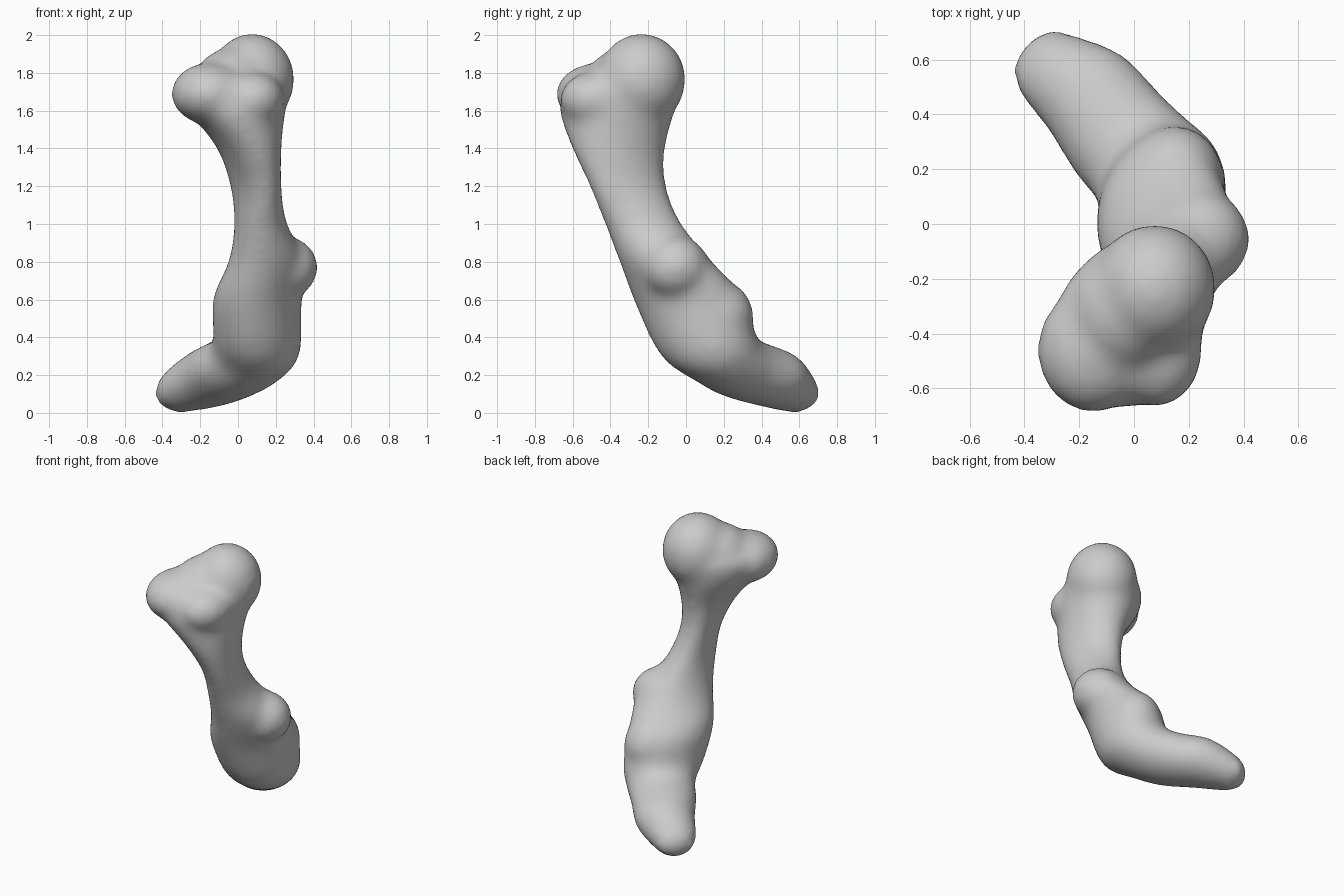
import bpy, bmesh, math
from mathutils import Vector, Matrix

if "Cube" in bpy.data.objects:
    bpy.data.objects.remove(bpy.data.objects["Cube"])

mat = bpy.data.materials.new("bone grey")
mat.use_nodes = True
GREY = (0.6, 0.6, 0.6, 1)
mat.diffuse_color = GREY
mat.node_tree.nodes["Principled BSDF"].inputs["Base Color"].default_value = GREY

# The shaft bends in one diagonal plane: ACROSS is normal to it, ALONG lies in it
ACROSS = Vector((1, 1, 0)).normalized()
ALONG = Vector((-1, 1, 0)).normalized()
UP = Vector((0, 0, 1))

# Sections: across, along, height, half width across, half width along, skew, tilt
sections = [
    (-.25, -.23, 1.8, .26, .2, 0, 0),
    (-.255, -.23, 1.74, .33, .26, .01, 0),
    (-.262, -.255, 1.6, .3, .26, .045, 0),
    (-.21, -.295, 1.4, .2, .21, .08, 0),
    (-.15, -.285, 1.2, .148, .18, .08, 0),
    (-.075, -.245, 1.0, .175, .165, .064, 0),
    (.035, -.185, .8, .25, .2, .036, 0),
    (.085, -.06, .6, .285, .235, .05, 6),
    (.15, .01, .37, .265, .23, .02, 22),
    (.185, .12, .28, .225, .2, 0, 37),
    (.19, .265, .225, .215, .185, 0, 50),
    (.215, .46, .175, .195, .16, 0, 65),
    (.19, .63, .12, .15, .12, 0, 75),
    (.19, .72, .09, .1, .075, 0, 80),
]


def spline(a, b, c, d, t):
    """Catmull-Rom blend of four sections."""
    return [q + .5 * t * (r - p + t * (2 * p - 5 * q + 4 * r - s + t * (3 * (q - r) + s - p)))
            for p, q, r, s in zip(a, b, c, d)]


def ring(bm, section, sides=40):
    u, v, z, a, b, skew, tilt = section
    centre = ACROSS * u + ALONG * v + UP * z
    tilt = math.radians(tilt)
    side = ALONG * math.cos(tilt) + UP * math.sin(tilt)
    angles = [math.tau * i / sides for i in range(sides)]
    return [bm.verts.new(centre + ACROSS * a * math.cos(t)
                         + side * (b * math.sin(t) + skew * math.cos(t))) for t in angles]


def knob(bm, centre, radii):
    bmesh.ops.create_icosphere(bm, subdivisions=4, radius=1,
                               matrix=Matrix.LocRotScale(Vector(centre), None, Vector(radii)))


bm = bmesh.new()

# Shaft, lower joint and tapering end as one loft
STEPS = 4
padded = [sections[0]] + sections + [sections[-1]]
rings = [ring(bm, spline(*padded[i:i + 4], k / STEPS))
         for i in range(len(sections) - 1) for k in range(STEPS)]
rings.append(ring(bm, sections[-1]))
for top, low in zip(rings, rings[1:]):
    for i in range(len(top)):
        j = (i + 1) % len(top)
        bm.faces.new((top[i], top[j], low[j], low[i]))
bm.faces.new(rings[0])
bm.faces.new(rings[-1])
bmesh.ops.recalc_face_normals(bm, faces=bm.faces[:])

# Head: high knob, low knob, ridge between them and front lip
knob(bm, (.075, -.235, 1.765), (.225, .235, .245))
knob(bm, (-.15, -.46, 1.69), (.205, .23, .165))
knob(bm, (-.03, -.32, 1.735), (.21, .22, .2))
knob(bm, (.08, -.47, 1.66), (.17, .2, .15))

# Side bump, inner swelling and rounded tip
knob(bm, (.24, -.055, .77), (.185, .18, .17))
knob(bm, (.15, .16, .51), (.18, .2, .2))
knob(bm, (-.305, .575, .1), (.125, .125, .102))

mesh = bpy.data.meshes.new("bone")
bm.to_mesh(mesh)
bm.free()
mesh.materials.append(mat)
bone = bpy.data.objects.new("bone", mesh)
bpy.context.collection.objects.link(bone)

# Fuse the parts into one soft skin
fuse = bone.modifiers.new("fuse", "REMESH")
fuse.mode = "VOXEL"
fuse.voxel_size = .022
fuse.use_smooth_shade = True
soften = bone.modifiers.new("soften", "SMOOTH")
soften.factor = .5
soften.iterations = 26
